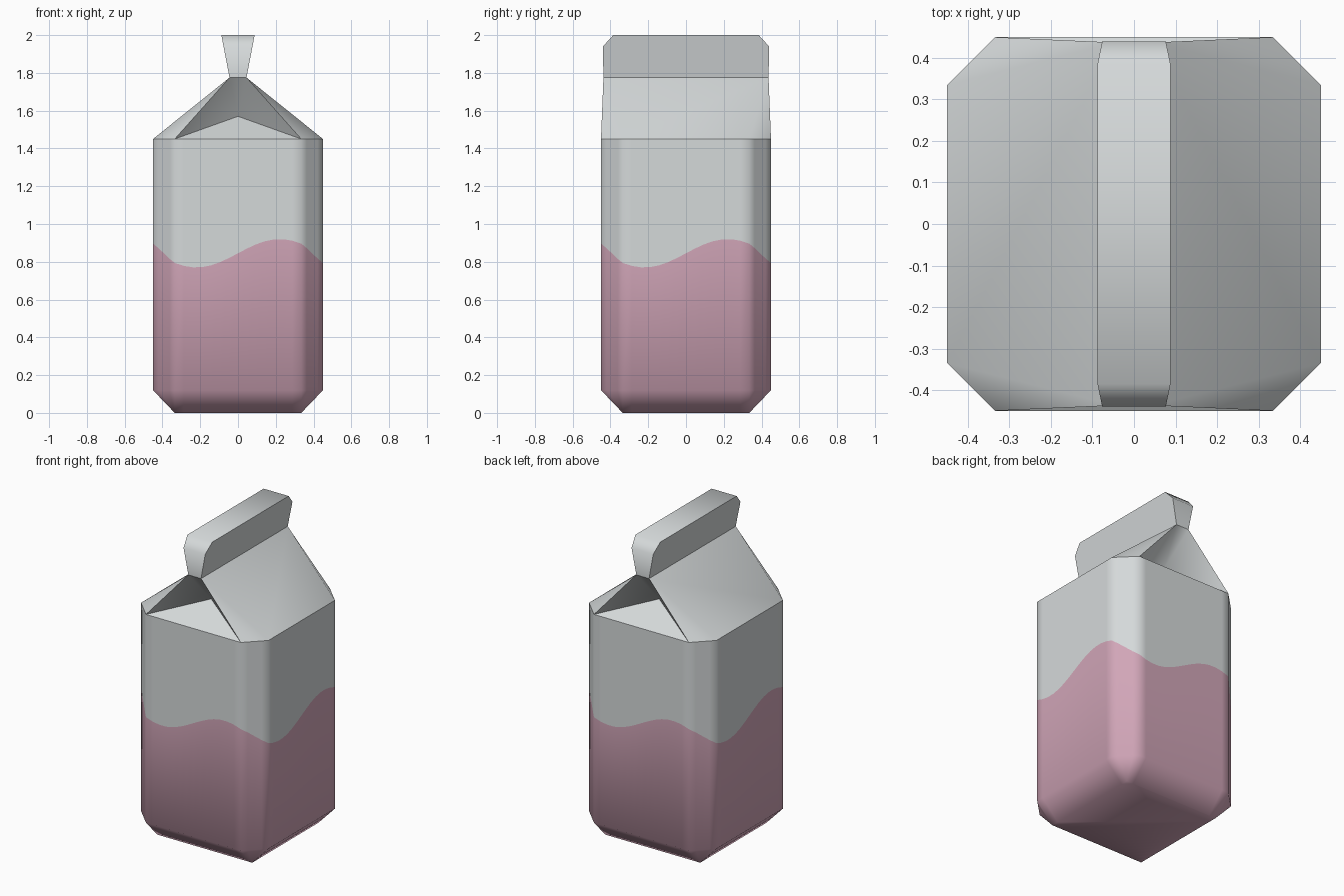
import bpy, bmesh, math

cube = bpy.data.objects.get("Cube")
if cube:
    bpy.data.objects.remove(cube, do_unlink=True)

HALF, FLAT = 0.45, 0.335          # half width, half width of the flat between chamfers
SHOULDER, RIDGE, TOP = 1.45, 1.775, 2.0


def make_material(name, rgb):
    mat = bpy.data.materials.new(name)
    mat.use_nodes = True
    mat.diffuse_color = (*rgb, 1)
    mat.node_tree.nodes["Principled BSDF"].inputs["Base Color"].default_value = (*rgb, 1)
    return mat


white = make_material("carton_white", (0.665, 0.695, 0.70))
pink = make_material("strawberry_pink", (0.64, 0.38, 0.48))


def finish(name, bm, mats):
    """Turn the bmesh into a smooth object with sharp folds."""
    bmesh.ops.recalc_face_normals(bm, faces=bm.faces)
    mesh = bpy.data.meshes.new(name)
    bm.to_mesh(mesh)
    bm.free()
    for mat in mats:
        mesh.materials.append(mat)
    obj = bpy.data.objects.new(name, mesh)
    bpy.context.collection.objects.link(obj)
    bpy.ops.object.select_all(action='DESELECT')
    obj.select_set(True)
    bpy.context.view_layer.objects.active = obj
    bpy.ops.object.shade_smooth_by_angle(angle=math.radians(50))
    return obj


def add_faces(bm, polygons):
    for poly in polygons:
        bm.faces.new([bm.verts.new(p) for p in poly])


def clamp(v):
    return max(-FLAT, min(FLAT, v))


def outline():
    """Walk round the chamfered square, giving x, y and the wave height."""
    cols, corner_cols, edge_phase = 14, 4, 2.39
    side = []
    for i in range(cols):
        t = 2 * i / cols - 1
        side.append((t * FLAT, -HALF, t * edge_phase))
    for i in range(corner_cols):
        t = i / corner_cols
        step = t * (HALF - FLAT)
        side.append((FLAT + step, -HALF + step,
                     edge_phase + 2 * t * (math.pi - edge_phase)))
    points = []
    for turn in range(4):
        for x, y, phase in side:
            for _ in range(turn):
                x, y = -y, x
            points.append((x, y, 0.845 + 0.075 * math.sin(phase)))
    return points


# Carton body: rings at the base, chamfer, wavy colour edge and shoulder
bm = bmesh.new()
path = outline()
rings = [
    [bm.verts.new((clamp(x), clamp(y), 0)) for x, y, w in path],
    [bm.verts.new((x, y, 0.12)) for x, y, w in path],
    [bm.verts.new((x, y, w)) for x, y, w in path],
    [bm.verts.new((x, y, SHOULDER)) for x, y, w in path],
]
for level, (low, high) in enumerate(zip(rings, rings[1:])):
    for i in range(len(path)):
        j = (i + 1) % len(path)
        face = bm.faces.new((low[i], low[j], high[j], high[i]))
        face.material_index = 0 if level == 2 else 1
bmesh.ops.remove_doubles(bm, verts=bm.verts, dist=0.0005)
base_edges = [e for e in bm.edges if all(v.co.z < 0.001 for v in e.verts)]
for face in bmesh.ops.holes_fill(bm, edges=base_edges, sides=0)["faces"]:
    face.material_index = 1
finish("carton_body", bm, [white, pink])

# Gabled roof: two slopes with corner facets, and folded-in ends
bm = bmesh.new()
RX, RY = 0.045, 0.437
for sx in (-1, 1):
    add_faces(bm, [[(sx * HALF, -FLAT, SHOULDER), (sx * HALF, FLAT, SHOULDER),
                    (sx * RX, RY, RIDGE), (sx * RX, -RY, RIDGE)]])
for sy in (-1, 1):
    fold = (0, sy * 0.27, 1.57)
    add_faces(bm, [
        [(-FLAT, sy * HALF, SHOULDER), (FLAT, sy * HALF, SHOULDER), fold],
        [(-RX, sy * RY, RIDGE), (RX, sy * RY, RIDGE), fold],
    ])
    for sx in (-1, 1):
        corner, ridge = (sx * FLAT, sy * HALF, SHOULDER), (sx * RX, sy * RY, RIDGE)
        add_faces(bm, [
            [corner, (sx * HALF, sy * FLAT, SHOULDER), ridge],
            [corner, fold, ridge],
        ])
bmesh.ops.remove_doubles(bm, verts=bm.verts, dist=0.0005)
finish("gable_roof", bm, [white])

# Sealed top fin: clipped profile that widens towards the top
bm = bmesh.new()
half_profile = [(RY, RIDGE), (0.44, 1.94), (0.385, TOP)]
profile = [(-y, z) for y, z in half_profile] + half_profile[::-1]


def fin_side(sx):
    return [bm.verts.new((sx * (RX + (z - RIDGE) / (TOP - RIDGE) * 0.043), y, z))
            for y, z in profile]


left, right = fin_side(1), fin_side(-1)
bm.faces.new(left)
bm.faces.new(right)
for i in range(len(profile) - 1):
    bm.faces.new((left[i], left[i + 1], right[i + 1], right[i]))
finish("top_fin", bm, [white])
